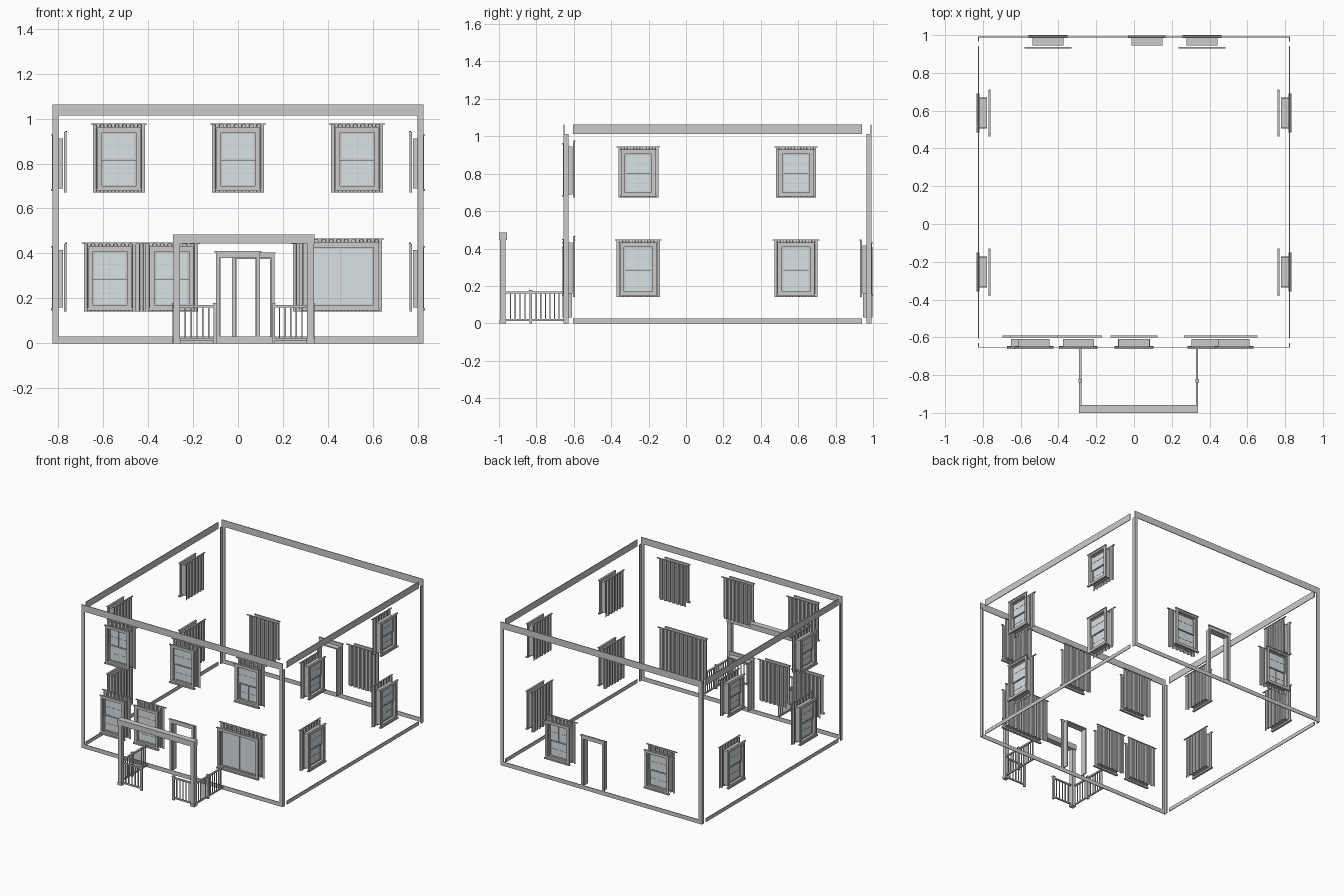
import bpy, bmesh
from math import radians
from mathutils import Matrix, Vector

if "Cube" in bpy.data.objects:
    bpy.data.objects.remove(bpy.data.objects["Cube"])

HX, YF, YB = 0.825, -0.655, 0.992   # outer wall planes

glass_mat = bpy.data.materials.new("pale_glass")
glass_mat.diffuse_color = (0.70, 0.76, 0.78, 1)
glass_mat.use_nodes = True
glass_mat.node_tree.nodes["Principled BSDF"].inputs["Base Color"].default_value = glass_mat.diffuse_color


def finish(name, bm, matrix, mat=None):
    mesh = bpy.data.meshes.new(name)
    bm.to_mesh(mesh)
    bm.free()
    obj = bpy.data.objects.new(name, mesh)
    obj.matrix_world = matrix
    bpy.context.collection.objects.link(obj)
    if mat:
        mesh.materials.append(mat)
    return obj


def boxes(name, items, matrix=Matrix(), mat=None):
    """One object from several boxes given as (x0, x1, y0, y1, z0, z1)."""
    bm = bmesh.new()
    for x0, x1, y0, y1, z0, z1 in items:
        m = Matrix.Translation(((x0 + x1) / 2, (y0 + y1) / 2, (z0 + z1) / 2))
        bmesh.ops.create_cube(bm, size=1, matrix=m @ Matrix.Diagonal((x1 - x0, y1 - y0, z1 - z0, 1)))
    return finish(name, bm, matrix, mat)


def ring(w, z0, z1, t, y0, y1):
    """Four boxes around a rectangle of outer half width w."""
    return [(-w, -w + t, y0, y1, z0, z1), (w - t, w, y0, y1, z0, z1),
            (-w + t, w - t, y0, y1, z0, z0 + t), (-w + t, w - t, y0, y1, z1 - t, z1)]


# Local wall frame: x along the wall, -y outward, z up
def on_wall(side, pos):
    loc, turn = {"front": ((pos, YF, 0), 0), "back": ((pos, YB, 0), 180),
                 "right": ((HX, pos, 0), 90), "left": ((-HX, pos, 0), -90)}[side]
    return Matrix.Translation(loc) @ Matrix.Rotation(radians(turn), 4, 'Z')


def curtain(name, w, z0, z1, m):
    """Pleated hanging: square wave profile drawn upward."""
    n = round(w * 2 / 0.017)
    step = 2 * w / n
    pts = []
    for i in range(n):
        y = 0.050 if i % 2 else 0.061
        x = -w + i * step
        pts += [(x + 0.001, y), (x + step - 0.001, y)]
    bm = bmesh.new()
    lo = [bm.verts.new((x, y, z0)) for x, y in pts]
    hi = [bm.verts.new((x, y, z1)) for x, y in pts]
    for i in range(len(pts) - 1):
        bm.faces.new((lo[i], lo[i + 1], hi[i + 1], hi[i]))
    finish(name, bm, m)
    boxes(name + "_rod", [(-w - 0.008, w + 0.008, 0.054, 0.064, z1, z1 + 0.005)], m)


def window(name, side, pos, z0, z1, w=0.082, cw=0.117, double_hung=True):
    m = on_wall(side, pos)
    t = 0.016
    # outer casing, sill, header and deep jamb
    frame = ring(w + t, z0 - 0.006, z1 + t, t, -0.003, 0.006)
    frame += ring(w, z0, z1, 0.006, 0.0, 0.047)
    frame += [(-w - 0.021, w + 0.021, -0.008, 0.008, z0 - 0.013, z0 - 0.003),
              (-w - 0.021, w + 0.021, -0.007, 0.006, z1 + t - 0.004, z1 + t + 0.002)]
    boxes(name + "_frame", frame, m)
    # sashes and glazing bars
    i, zm = w - 0.006, (z0 + z1) / 2
    if double_hung:
        sash = ring(i, zm - 0.004, z1 - 0.006, 0.008, 0.012, 0.02)
        sash += ring(i, z0 + 0.006, zm + 0.004, 0.008, 0.02, 0.028)
        sash += [(-0.001, 0.001, 0.014, 0.018, zm, z1 - 0.01), (-0.001, 0.001, 0.022, 0.026, z0 + 0.01, zm)]
        for z, y in (((zm + z1) / 2, 0.014), ((z0 + zm) / 2, 0.022)):
            sash.append((-i, i, y, y + 0.004, z - 0.001, z + 0.001))
        panes = [(-i, i, 0.0155, 0.0165, zm, z1 - 0.006), (-i, i, 0.0235, 0.0245, z0 + 0.006, zm)]
    else:
        sash = ring(i, z0 + 0.006, z1 - 0.006, 0.008, 0.012, 0.024) + [(-0.004, 0.004, 0.014, 0.022, z0, z1)]
        panes = [(-i, i, 0.0175, 0.0185, z0 + 0.006, z1 - 0.006)]
    boxes(name + "_sash", sash, m)
    boxes(name + "_glass", panes, m, glass_mat)
    curtain(name + "_curtain", cw, z0 - 0.018, z1 + 0.028, m)


# Front windows
for k, x in enumerate((-0.53, 0, 0.53)):
    window(f"front_upper_window_{k}", "front", x, 0.69, 0.945)
for k, x in enumerate((-0.57, -0.295)):
    window(f"front_lower_window_{k}", "front", x, 0.16, 0.415)
window("picture_window", "front", 0.457, 0.16, 0.433, 0.152, 0.185, False)

# Side windows
for side in ("left", "right"):
    for k, y in enumerate((-0.255, 0.588)):
        window(f"{side}_upper_window_{k}", side, y, 0.69, 0.912, 0.077, 0.108)
        window(f"{side}_lower_window_{k}", side, y, 0.16, 0.415)

# Back windows (ground floor only)
for k, x in enumerate((-0.455, 0.36)):
    window(f"back_window_{k}", "back", x, 0.16, 0.415)


# Open door frames
def door(name, side, pos, w, top):
    m = on_wall(side, pos)
    parts = []
    for s in (-1, 1):
        a, b = sorted((s * w, s * (w - 0.016)))
        parts.append((a, b, -0.004, 0.006, 0.03, top))
        a, b = sorted((s * (w - 0.012), s * (w - 0.02)))
        parts.append((a, b, 0.006, 0.046, 0.03, top))
    parts += [(-w, w, -0.004, 0.006, top, top + 0.028),
              (-w + 0.012, w - 0.012, 0.006, 0.046, top, top + 0.008),
              (-w - 0.006, w + 0.006, -0.007, 0.006, top + 0.024, top + 0.03)]
    boxes(name, parts, m)


door("front_door_frame", "front", 0.0, 0.098, 0.38)
door("back_door_frame", "back", 0.068, 0.094, 0.375)

# House trim: bands on the four walls
T = 0.005
for name, y in (("front", YF), ("back", YB - T)):
    boxes(name + "_bands", [(-HX, HX, y, y + T, 1.013, 1.062), (-HX, HX, y, y + T, 0, 0.03)])
for name, x in (("left", -HX), ("right", HX - T)):
    boxes(name + "_bands", [(x, x + T, -0.605, 0.942, 1.013, 1.062), (x, x + T, -0.605, 0.942, 0, 0.027)])

# L-shaped corner boards
for sx in (-1, 1):
    for y, sy in ((YF, 1), (YB, -1)):
        xa, xb = sorted((sx * HX, sx * (HX - 0.026)))
        xc, xd = sorted((sx * HX, sx * (HX - T)))
        ya, yb = sorted((y, y + sy * T))
        yc, yd = sorted((y, y + sy * 0.026))
        boxes("corner_board", [(xa, xb, ya, yb, 0.03, 1.013), (xc, xd, yc, yd, 0, 1.013)])

# Porch beam and posts
PL, PR = -0.29, 0.34
boxes("porch_beam", [(PL, PR, -1.0, -0.957, 0.445, 0.485)])
for x in (PL, PR - 0.034):
    boxes("porch_post", [(x + 0.002, x + 0.032, -0.995, -0.965, 0, 0.445),
                         (x, x + 0.034, -0.998, -0.962, 0, 0.02)])


# Railings: rails and balusters between two points
def railing(name, a, b):
    a, b = Vector((*a, 0)), Vector((*b, 0))
    d = b - a
    n = round(d.length / 0.024)
    m = Matrix.Translation(a) @ d.to_track_quat('X', 'Z').to_matrix().to_4x4()
    L = d.length
    parts = [(0, L, -0.006, 0.006, 0.16, 0.17), (0, L, -0.005, 0.005, 0.012, 0.022)]
    for i in range(1, n):
        x = L * i / n
        parts.append((x - 0.003, x + 0.003, -0.003, 0.003, 0.022, 0.16))
    boxes(name, parts, m)


def newel(x, y):
    boxes("newel_post", [(x - 0.007, x + 0.007, y - 0.007, y + 0.007, 0, 0.175),
                         (x - 0.009, x + 0.009, y - 0.009, y + 0.009, 0.172, 0.179)])


YR = -0.98
for x in (PL + 0.006, PR - 0.006):
    railing("side_railing_front", (x, -0.965), (x, -0.835))
    railing("side_railing_rear", (x, -0.825), (x, YF))
    newel(x, -0.83)
railing("front_railing_left", (PL + 0.03, YR), (-0.105, YR))
railing("front_railing_right", (0.16, YR), (PR - 0.03, YR))
newel(-0.103, YR)
newel(0.158, YR)
